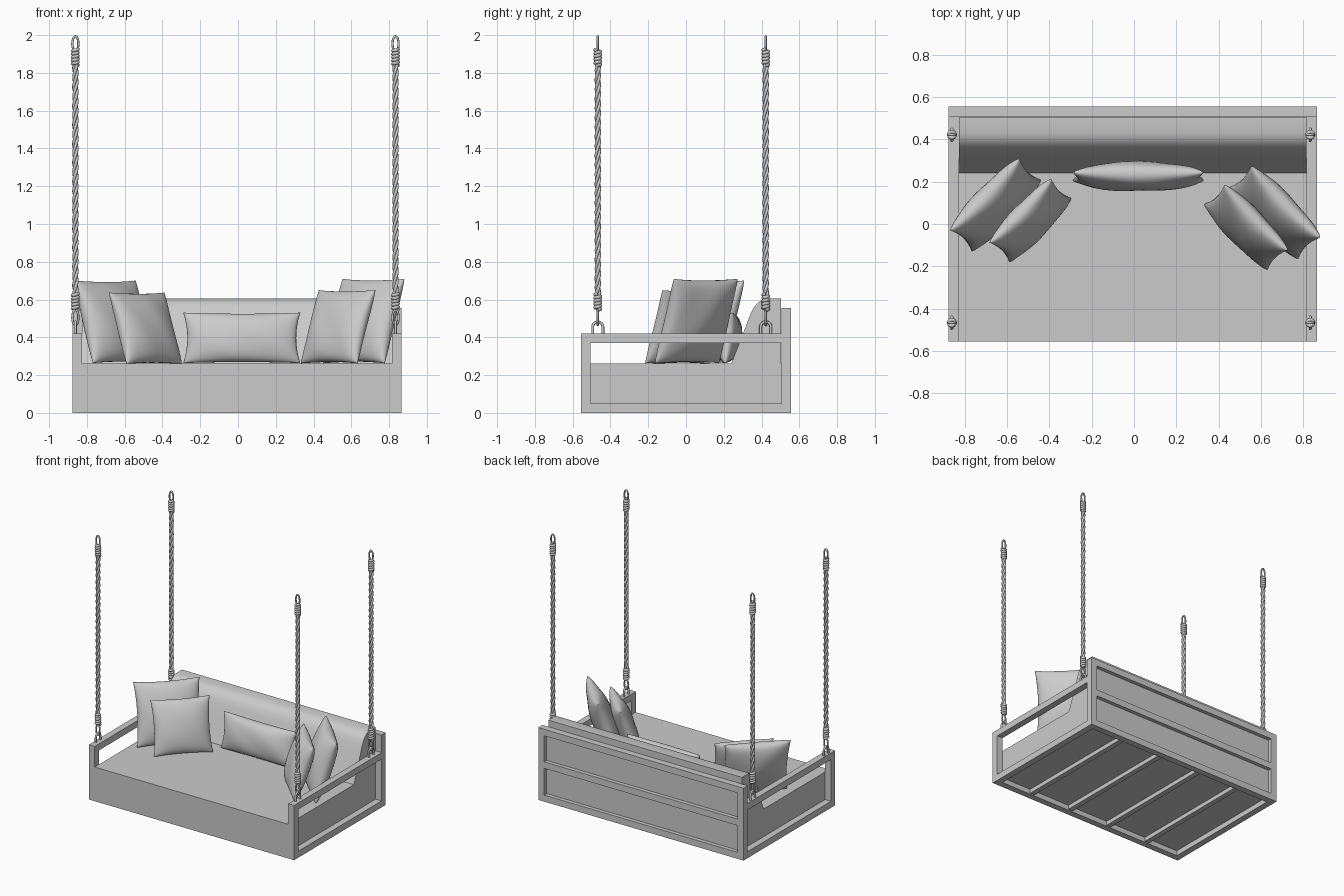
import bpy, bmesh, math
from mathutils import Matrix, Vector

if "Cube" in bpy.data.objects:
    bpy.data.objects.remove(bpy.data.objects["Cube"], do_unlink=True)

grey = bpy.data.materials.new("plain_grey")
grey.use_nodes = True
grey.diffuse_color = (0.6, 0.6, 0.6, 1)
grey.node_tree.nodes["Principled BSDF"].inputs["Base Color"].default_value = (0.6, 0.6, 0.6, 1)


def add_object(name, data):
    if not data.materials:
        data.materials.append(grey)
    ob = bpy.data.objects.new(name, data)
    bpy.context.collection.objects.link(ob)
    return ob


def bm_object(name, bm, smooth=False):
    bmesh.ops.recalc_face_normals(bm, faces=bm.faces)
    for f in bm.faces:
        f.smooth = smooth
    me = bpy.data.meshes.new(name)
    bm.to_mesh(me)
    bm.free()
    return add_object(name, me)


def box(name, x0, x1, y0, y1, z0, z1):
    bm = bmesh.new()
    size = Vector((x1 - x0, y1 - y0, z1 - z0))
    mid = Vector((x0 + x1, y0 + y1, z0 + z1)) / 2
    bmesh.ops.create_cube(bm, size=1, matrix=Matrix.Translation(mid) @ Matrix.Diagonal(size.to_4d()))
    return bm_object(name, bm)


# Frame dimensions
L, R, F, B, T = -0.877, 0.865, -0.555, 0.555, 0.05
ARM, BACK, SEAT = 0.42, 0.555, 0.262

# Seat block, front board and slats underneath
box("seat_mattress", L + T, R - T, F + T, B - T, 0.04, SEAT)
box("front_board", L + T, R - T, F, F + T, 0, SEAT)
for i in range(4):
    x = (L + R) / 2 + (i - 1.5) * 0.36
    box(f"under_slat_{i + 1}", x - 0.02, x + 0.02, F + T, B - T, 0.008, 0.04)

# Open side frames: post, bottom rail, arm rail; back posts
for side, x in (("right", L), ("left", R - T)):
    box(f"{side}_front_post", x, x + T, F, F + T, 0, ARM)
    box(f"{side}_bottom_rail", x, x + T, F + T, B - T, 0, T)
    box(f"{side}_arm_rail", x, x + T, F + T, B - T, ARM - T, ARM)
    box(f"{side}_back_post", x, x + T, B - T, B, 0, BACK)

# Back rails and recessed panel
for name, z in (("bottom", 0), ("middle", 0.255), ("top", BACK - T)):
    box(f"back_{name}_rail", L + T, R - T, B - T, B, z, z + T)
box("back_panel", L + T, R - T, B - T, B - 0.03, T, BACK - T)

# Rounded backrest cushion, extruded from its side profile
profile = [(0.24, SEAT), (0.302, 0.42), (0.34, 0.52), (0.357, 0.555), (0.377, 0.58),
           (0.40, 0.596), (0.43, 0.605), (0.503, 0.605), (0.503, SEAT)]
bm = bmesh.new()
face = bm.faces.new([bm.verts.new((L + T, y, z)) for y, z in profile])
ext = bmesh.ops.extrude_face_region(bm, geom=[face])
bmesh.ops.translate(bm, vec=(R - L - 2 * T, 0, 0),
                    verts=[v for v in ext["geom"] if isinstance(v, bmesh.types.BMVert)])
cushion = bm_object("backrest_cushion", bm)
cushion.select_set(True)
bpy.context.view_layer.objects.active = cushion
bpy.ops.object.shade_smooth_by_angle(angle=math.radians(35))


def pillow(name, centre, half_w, half_h, half_t, yaw, tilt, n=22):
    """Puffed pillow with pinched corners and gently hollowed edges."""
    bm = bmesh.new()
    for sign in (-1, 1):
        grid = []
        for i in range(n + 1):
            row = []
            for j in range(n + 1):
                u = math.sin((i / n - 0.5) * math.pi)
                v = math.sin((j / n - 0.5) * math.pi)
                puff = ((1 - u * u) * (1 - v * v)) ** 0.42
                crease = 1 + 0.05 * math.sin(5 * u + 3 * v + sign)
                row.append(bm.verts.new((half_w * u * (1 - 0.07 * (1 - v * v)),
                                         sign * half_t * puff * crease,
                                         half_h * v * (1 - 0.05 * (1 - u * u)))))
            grid.append(row)
        for i in range(n):
            for j in range(n):
                bm.faces.new((grid[i][j], grid[i + 1][j], grid[i + 1][j + 1], grid[i][j + 1]))
    bmesh.ops.remove_doubles(bm, verts=bm.verts, dist=0.0002)
    ob = bm_object(name, bm, smooth=True)
    ob.matrix_world = (Matrix.Translation(centre) @ Matrix.Rotation(math.radians(yaw), 4, "Z")
                       @ Matrix.Rotation(math.radians(-tilt), 4, "X"))


# Pillows
pillow("lumbar_pillow", (0.02, 0.225, 0.397), 0.31, 0.135, 0.068, 0, 8)
pillow("right_large_pillow", (-0.655, 0.09, 0.482), 0.235, 0.23, 0.08, 46, 18)
pillow("right_small_pillow", (-0.49, 0.017, 0.448), 0.21, 0.2, 0.07, 46, 19)
pillow("left_large_pillow", (0.665, 0.055, 0.486), 0.235, 0.235, 0.08, -46, 18)
pillow("left_small_pillow", (0.53, -0.015, 0.456), 0.215, 0.205, 0.07, -46, 19)


def tube_mesh(name, paths, radius, cyclic=False):
    """Mesh made of round tubes that follow the given point paths."""
    cu = bpy.data.curves.new(name + "_path", "CURVE")
    cu.dimensions = "3D"
    cu.bevel_depth = radius
    cu.bevel_resolution = 2
    cu.use_fill_caps = True
    for pts in paths:
        sp = cu.splines.new("POLY")
        sp.points.add(len(pts) - 1)
        for p, co in zip(sp.points, pts):
            p.co = (*co, 1)
        sp.use_cyclic_u = cyclic
        sp.use_smooth = True
    tmp = bpy.data.objects.new("tmp", cu)
    bpy.context.collection.objects.link(tmp)
    deps = bpy.context.evaluated_depsgraph_get()
    me = bpy.data.meshes.new_from_object(tmp.evaluated_get(deps))
    me.name = name
    bpy.data.objects.remove(tmp, do_unlink=True)
    me.materials.clear()
    return me


def helix(r, z0, z1, turns, phase=0, steps=14):
    n = int(turns * steps)
    return [(r * math.cos(phase + math.tau * k / steps), r * math.sin(phase + math.tau * k / steps),
             z0 + (z1 - z0) * k / n) for k in range(n + 1)]


def loop(rx, rz, z, n=24):
    return [(rx * math.cos(math.tau * k / n), 0, z + rz * math.sin(math.tau * k / n)) for k in range(n)]


# Rope parts, shared by the four corners
arch = [(0, -0.027, ARM - 0.005)] + [(0, -0.027 * math.cos(a), 0.455 + 0.027 * math.sin(a))
        for a in (math.pi * k / 12 for k in range(13))] + [(0, 0.027, ARM - 0.005)]
parts = {
    "rope_strands": tube_mesh("rope_strands", [helix(0.0085, 0.55, 1.9, 9, math.tau * s / 3)
                                               for s in range(3)], 0.0085),
    "rope_bindings": tube_mesh("rope_bindings", [helix(0.014, 0.545, 0.63, 5),
                                                 helix(0.014, 1.84, 1.925, 5)], 0.0095),
    "rope_loops": tube_mesh("rope_loops", [loop(0.016, 0.04, 0.505), loop(0.016, 0.04, 1.954)],
                            0.006, cyclic=True),
    "rope_eyelet": tube_mesh("rope_eyelet", [arch], 0.0075),
}
for side, x in (("right", -0.861), ("left", 0.834)):
    for end, y in (("front", -0.467), ("back", 0.422)):
        for part, me in parts.items():
            add_object(f"{side}_{end}_{part}", me).location = (x, y, 0)
